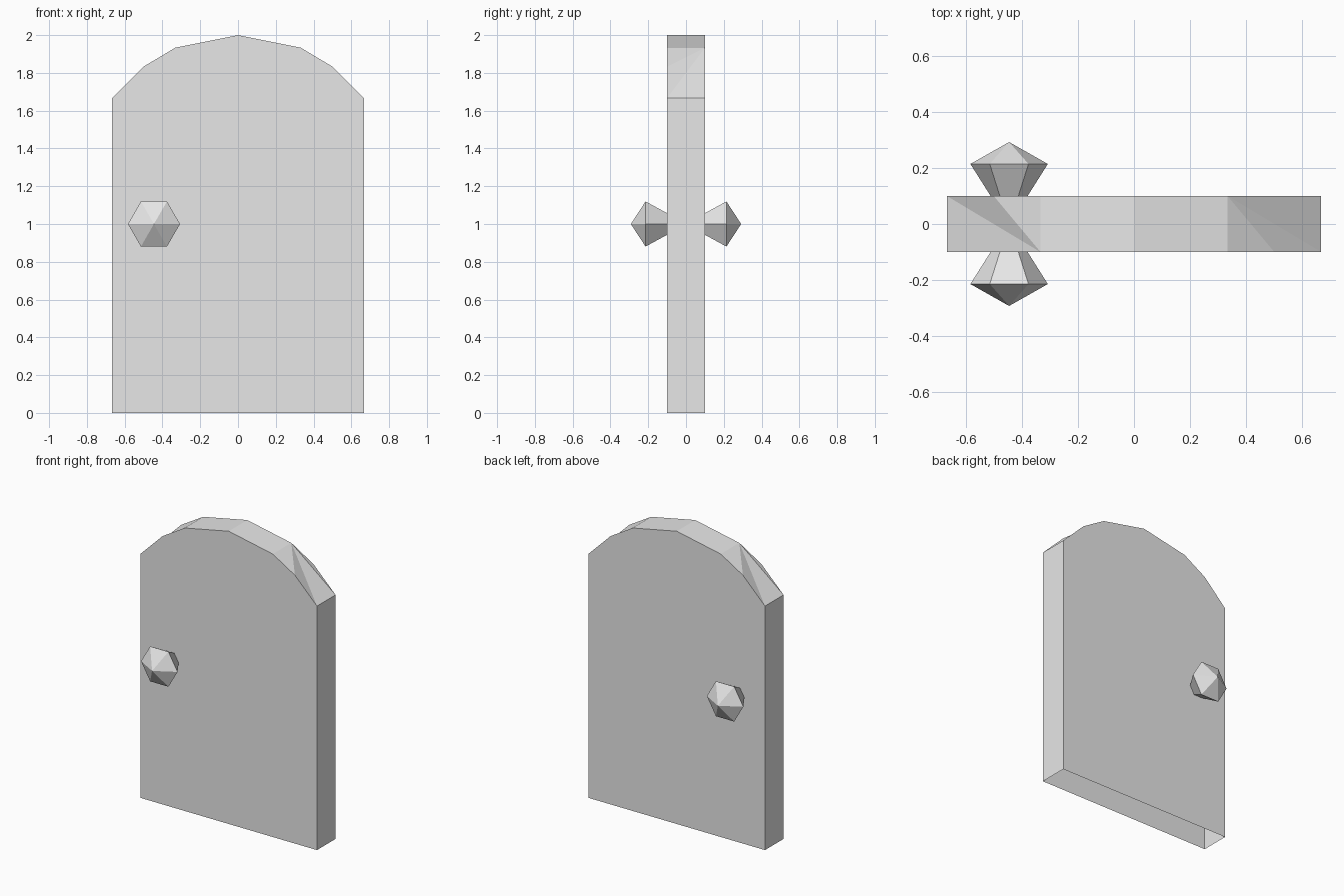
import bpy
import bmesh
from math import cos, sin, pi

cube = bpy.data.objects.get("Cube")
if cube:
    bpy.data.objects.remove(cube, do_unlink=True)

gray = bpy.data.materials.new("light_gray")
gray.use_nodes = True
gray.diffuse_color = (0.8, 0.8, 0.8, 1)
gray.node_tree.nodes["Principled BSDF"].inputs["Base Color"].default_value = gray.diffuse_color


def add_object(name, bm):
    mesh = bpy.data.meshes.new(name)
    bm.to_mesh(mesh)
    bm.free()
    mesh.materials.append(gray)
    obj = bpy.data.objects.new(name, mesh)
    bpy.context.collection.objects.link(obj)
    return obj


# Door panel: two arched faces, open underneath
half_arch = [(0.667, 0), (0.667, 1.667), (0.5, 1.833), (0.333, 1.933)]
outline = half_arch + [(0, 2)] + [(-x, z) for x, z in reversed(half_arch)]
bm = bmesh.new()
front = [bm.verts.new((x, -0.1, z)) for x, z in outline]
back = [bm.verts.new((x, 0.1, z)) for x, z in outline]
bm.faces.new(reversed(front))
bm.faces.new(back)

# Straight sides and the two middle arch facets
for i in (0, 3, 4, 7):
    bm.faces.new((front[i], front[i + 1], back[i + 1], back[i]))

# Triangulated shoulders: each fan skips the far-side middle point
for near, far, corner, mid, top in ((front, back, 1, 2, 3), (back, front, 7, 6, 5)):
    apex = far[top]
    bm.faces.new((apex, near[top], near[mid]))
    bm.faces.new((apex, near[mid], near[corner]))
    bm.faces.new((apex, near[corner], far[corner]))
bmesh.ops.recalc_face_normals(bm, faces=bm.faces)
add_object("door_panel", bm)


# Six-sided knobs: a flared neck ending in a shallow point
def add_knob(name, side):
    bm = bmesh.new()
    rings = []
    for radius, depth in ((0.066, 0.1), (0.138, 0.214)):
        rings.append([bm.verts.new((-0.445 + radius * cos(k * pi / 3), side * depth,
                                    1 + radius * sin(k * pi / 3))) for k in range(6)])
    tip = bm.verts.new((-0.445, side * 0.292, 1))
    neck, rim = rings
    bm.faces.new(neck)
    for k in range(6):
        n = (k + 1) % 6
        bm.faces.new((neck[k], neck[n], rim[n], rim[k]))
        bm.faces.new((rim[k], rim[n], tip))
    bmesh.ops.recalc_face_normals(bm, faces=bm.faces)
    add_object(name, bm)


add_knob("front_knob", -1)
add_knob("back_knob", 1)
